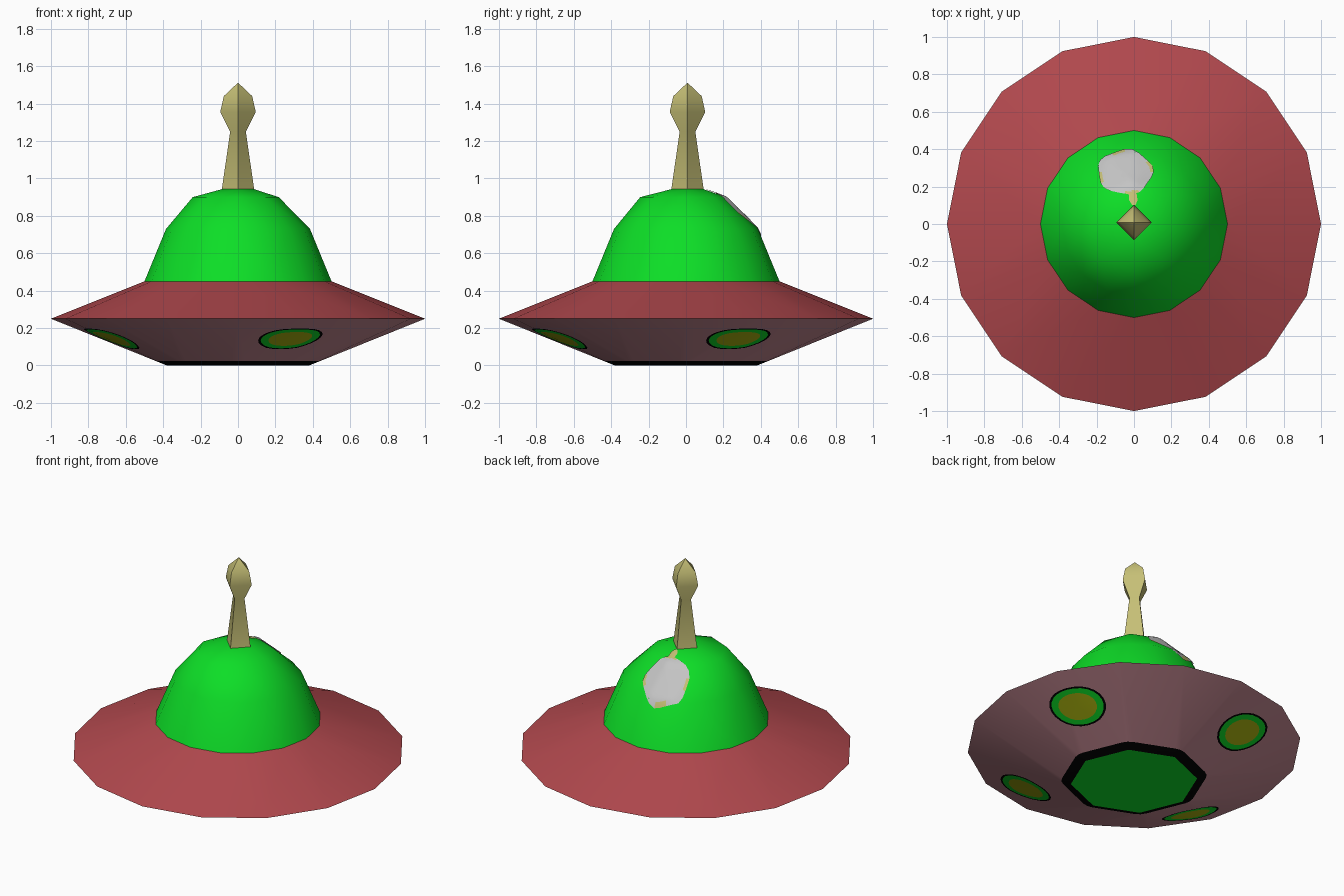
import bpy, bmesh
from math import cos, sin, tau, radians
from mathutils import Vector
from mathutils.bvhtree import BVHTree

old = bpy.data.objects.get("Cube")
if old:
    bpy.data.objects.remove(old)


def material(name, r, g, b):
    m = bpy.data.materials.new(name)
    m.use_nodes = True
    m.diffuse_color = (r, g, b, 1)
    m.node_tree.nodes["Principled BSDF"].inputs["Base Color"].default_value = (r, g, b, 1)
    return m


red = material("brick_red", 0.44, 0.065, 0.075)
pink = material("dusty_pink", 0.56, 0.25, 0.29)
green = material("bright_green", 0.004, 0.73, 0.02)
black = material("black", 0.0, 0.0, 0.0)
yellow = material("olive_yellow", 0.42, 0.47, 0.005)
tan = material("pale_tan", 0.56, 0.52, 0.18)
grey = material("light_grey", 0.55, 0.55, 0.55)


def ring(sides, r, z, x=0, y=0):
    return [Vector((x + r * cos(tau * i / sides), y + r * sin(tau * i / sides), z))
            for i in range(sides)]


def finish(name, bm, mats, angle):
    mesh = bpy.data.meshes.new(name)
    bm.to_mesh(mesh)
    for m in mats:
        mesh.materials.append(m)
    mesh.shade_smooth()
    mesh.set_sharp_from_angle(angle=radians(angle))
    obj = bpy.data.objects.new(name, mesh)
    bpy.context.collection.objects.link(obj)
    return obj


def hull(points):
    """Closed convex shell around a stack of rings."""
    bm = bmesh.new()
    for p in points:
        bm.verts.new(p)
    bmesh.ops.convex_hull(bm, input=bm.verts[:])
    bmesh.ops.recalc_face_normals(bm, faces=bm.faces[:])
    return bm


def drape(name, surface, ray, centre, u, v, bands, mats, paint=None, wobble=0, segs=24, lift=0.004):
    """Thin painted oval that follows a surface; bands are (fraction, material index)."""
    bm = bmesh.new()
    ray = Vector(ray)

    def land(p):
        hit, normal, _, _ = surface.ray_cast(p - ray * 3, ray)
        return bm.verts.new(hit + normal * lift)

    middle = land(centre)
    inner = None
    for k, (f, index) in enumerate(bands):
        outer = []
        for i in range(segs):
            a = tau * i / segs
            s = f * (1 + wobble * sin(5 * a + 1))
            outer.append(land(centre + u * (s * cos(a)) + v * (s * sin(a))))
        for i in range(segs):
            j = (i + 1) % segs
            if inner:
                face = bm.faces.new((inner[i], outer[i], outer[j], inner[j]))
            else:
                face = bm.faces.new((middle, outer[i], outer[j]))
            face.material_index = paint(k, i) if paint else index
        inner = outer
    bm.normal_update()
    if sum(f.normal.dot(ray) for f in bm.faces) > 0:
        bmesh.ops.reverse_faces(bm, faces=bm.faces[:])
    return finish(name, bm, mats, 40)


# Saucer body: sixteen-sided rim narrowing to an eight-sided base
body = hull(ring(8, 0.38, 0) + ring(16, 1, 0.25) + ring(16, 0.5, 0.45))
body_surface = BVHTree.FromBMesh(body)
bmesh.ops.bisect_plane(body, geom=body.verts[:] + body.edges[:] + body.faces[:],
                       plane_co=(0, 0, 0.023), plane_no=(0, 0, 1))
for f in body.faces:
    z = f.calc_center_median().z
    f.material_index = 0 if z > 0.25 else 1 if z > 0.023 else 2 if z > 0.001 else 3
finish("saucer_body", body, [red, pink, black, green], 18)

# Dome
dome = hull(ring(16, 0.5, 0.45) + ring(16, 0.385, 0.73)
            + ring(8, 0.23, 0.9, -0.012, -0.015) + ring(4, 0.085, 0.943, 0, 0.008))
dome_surface = BVHTree.FromBMesh(dome)
floor = [f for f in dome.faces if f.calc_center_median().z < 0.451]
bmesh.ops.delete(dome, geom=floor, context='FACES_ONLY')
finish("dome", dome, [green], 40)

# Antenna: four-sided stalk with a faceted knob
bm = bmesh.new()
previous = None
for r, z in ((0.088, 0.93), (0.042, 1.25), (0.095, 1.355), (0.076, 1.44)):
    level = [bm.verts.new(p) for p in ring(4, r, z, 0, 0.008)]
    if previous:
        for i in range(4):
            j = (i + 1) % 4
            bm.faces.new((previous[i], previous[j], level[j], level[i]))
    previous = level
tip = bm.verts.new((0, 0.008, 1.512))
for i in range(4):
    bm.faces.new((previous[i], previous[(i + 1) % 4], tip))
finish("antenna", bm, [tan], 50)

# Four portholes painted on the underside
porthole_bands = [(0.35, 0), (0.68, 0), (0.8, 1), (0.92, 1), (1, 2)]
for n in range(4):
    a = tau * (n / 4 + 1 / 16)
    out = Vector((cos(a), sin(a), 0))
    side = Vector((-sin(a), cos(a), 0))
    drape(f"porthole_{n + 1}", body_surface, (0, 0, 1), out * 0.73,
          side * 0.177, out * 0.143, porthole_bands, [yellow, green, black])

# Worn patch on the back of the dome, with tan scraps along its edge
drape("dome_patch", dome_surface, (0, 0, -1), Vector((-0.047, 0.275, 0)),
      Vector((0.145, 0, 0)), Vector((0, 0.118, 0)),
      [(f, 0) for f in (0.2, 0.4, 0.6, 0.75, 0.88, 1)], [grey, tan],
      paint=lambda k, i: int(k == 5 and i % 6 < 2), wobble=0.05, lift=0.006)
drape("patch_tail", dome_surface, (0, 0, -1), Vector((-0.005, 0.14, 0)),
      Vector((0.02, 0.015, 0)), Vector((-0.012, 0.04, 0)),
      [(0.5, 0), (1, 0)], [tan], segs=8, lift=0.006)
